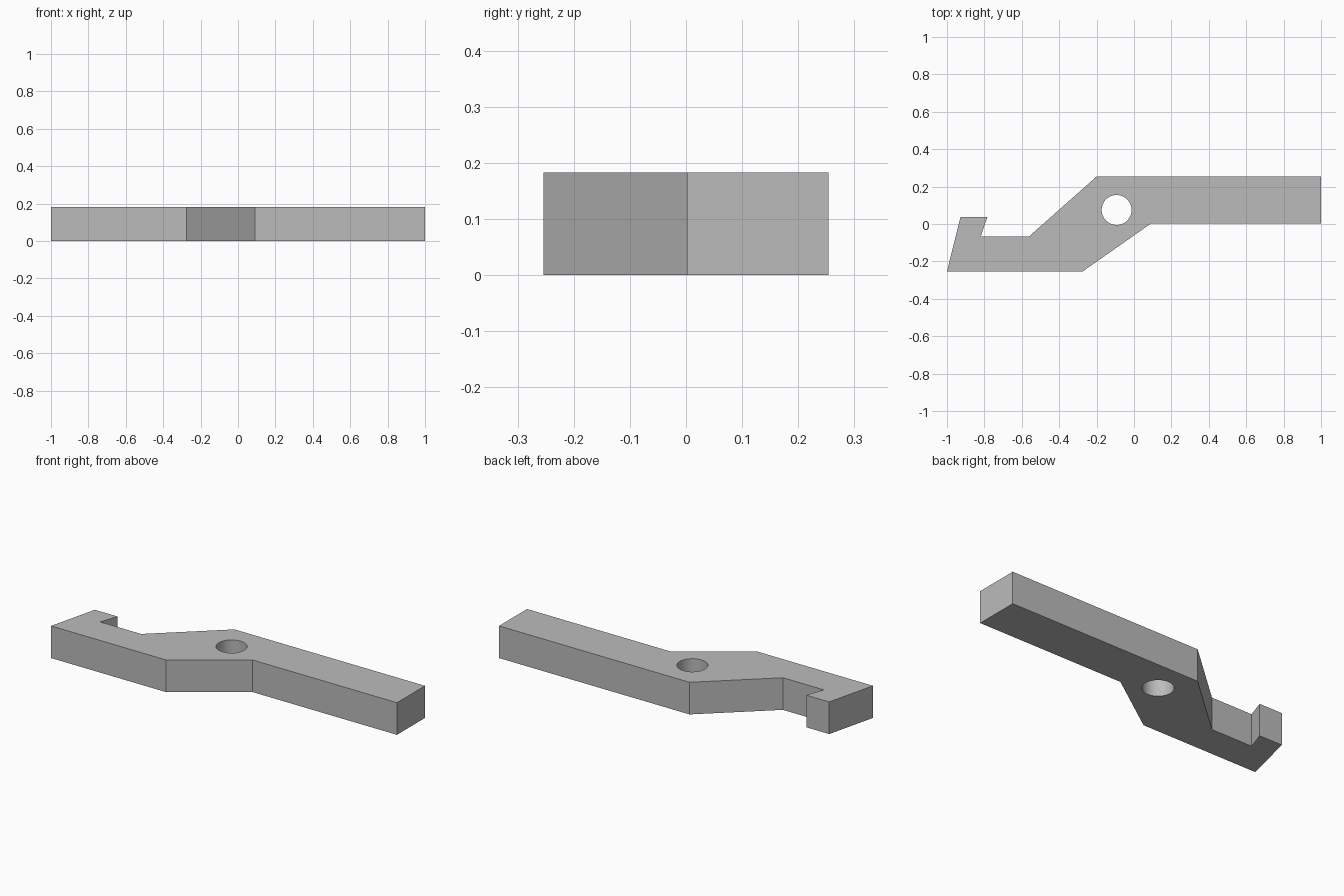
import bpy
import bmesh

THICKNESS = 0.183

cube = bpy.data.objects.get("Cube")
if cube:
    bpy.data.objects.remove(cube, do_unlink=True)

# Plain grey material
grey = bpy.data.materials.new("plain_grey")
grey.use_nodes = True
colour = (0.5, 0.5, 0.5, 1.0)
grey.diffuse_color = colour
grey.node_tree.nodes["Principled BSDF"].inputs["Base Color"].default_value = colour

# Lever outline, counter-clockwise: lower edge, handle, then the hooked tip
outline = [
    (-1.0, -0.254), (-0.275, -0.254), (0.09, 0.002), (1.0, 0.002),
    (1.0, 0.254), (-0.2, 0.254), (-0.563, -0.068), (-0.82, -0.068),
    (-0.784, 0.037), (-0.928, 0.037),
]
bm = bmesh.new()
base = bm.faces.new([bm.verts.new((x, y, 0)) for x, y in outline])
top = bmesh.ops.extrude_face_region(bm, geom=[base])
top_verts = [g for g in top["geom"] if isinstance(g, bmesh.types.BMVert)]
bmesh.ops.translate(bm, verts=top_verts, vec=(0, 0, THICKNESS))
bmesh.ops.recalc_face_normals(bm, faces=bm.faces)
mesh = bpy.data.meshes.new("hooked_lever")
bm.to_mesh(mesh)
bm.free()
mesh.materials.append(grey)
lever = bpy.data.objects.new("hooked_lever", mesh)
bpy.context.collection.objects.link(lever)

# Round pivot hole
bpy.ops.mesh.primitive_cylinder_add(
    vertices=64, radius=0.08, depth=THICKNESS * 2,
    location=(-0.093, 0.075, THICKNESS / 2))
cutter = bpy.context.object
cutter.name = "pivot_hole_cutter"
cutter.data.materials.append(grey)
cutter.hide_render = True

cut = lever.modifiers.new("pivot_hole", 'BOOLEAN')
cut.operation = 'DIFFERENCE'
cut.solver = 'EXACT'
cut.object = cutter

# Apply the cut, drop the cutter and smooth only the hole wall
bpy.ops.object.select_all(action='DESELECT')
lever.select_set(True)
bpy.context.view_layer.objects.active = lever
bpy.ops.object.modifier_apply(modifier=cut.name)
bpy.data.objects.remove(cutter, do_unlink=True)
bpy.ops.object.shade_smooth_by_angle(angle=0.35)
